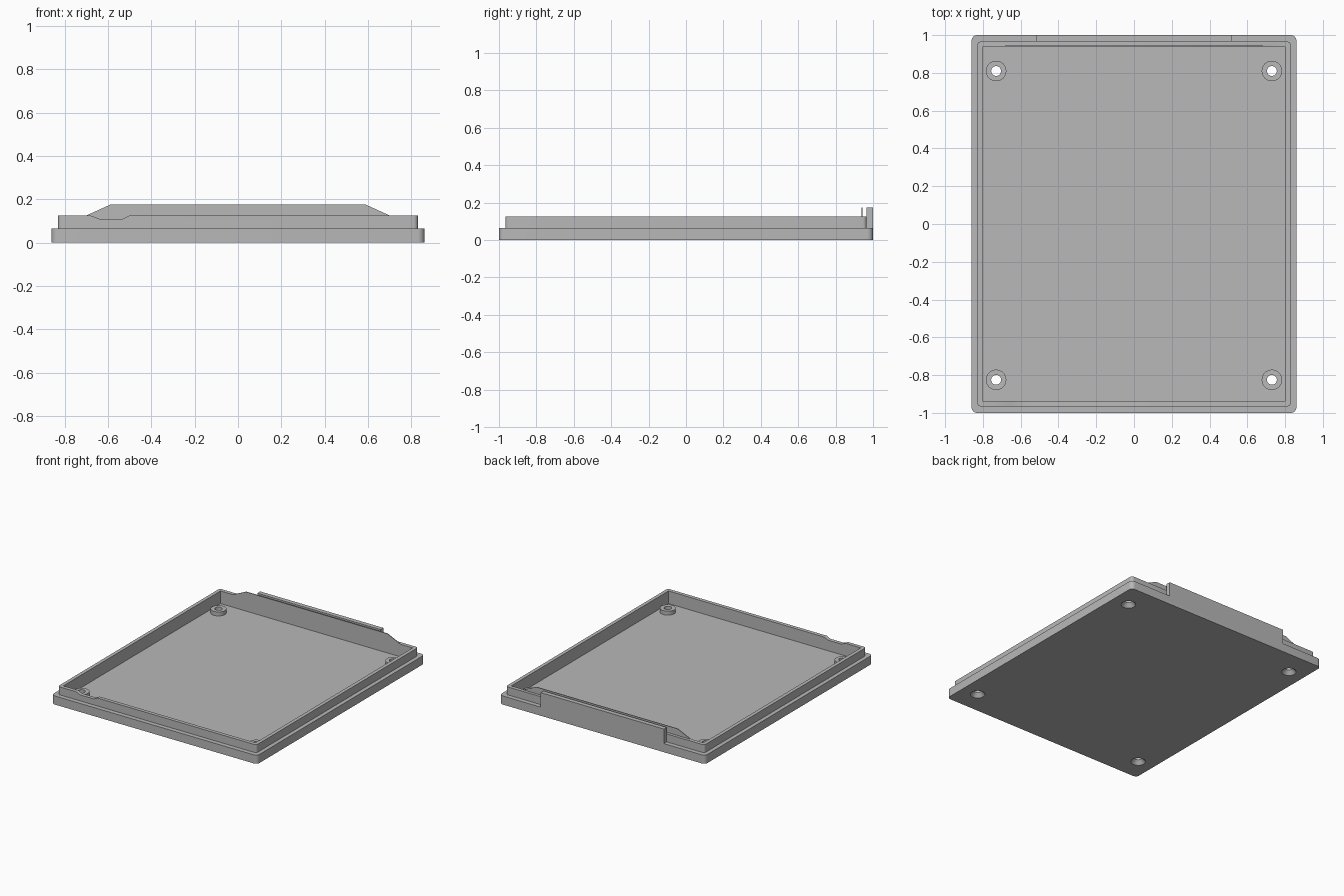
import bpy, bmesh, math

if "Cube" in bpy.data.objects:
    bpy.data.objects.remove(bpy.data.objects["Cube"])

grey = bpy.data.materials.new("plain grey")
grey.diffuse_color = (0.48, 0.48, 0.48, 1)
grey.use_nodes = True
grey.node_tree.nodes["Principled BSDF"].inputs["Base Color"].default_value = grey.diffuse_color


def finish(name, bm):
    bmesh.ops.recalc_face_normals(bm, faces=bm.faces)
    me = bpy.data.meshes.new(name)
    bm.to_mesh(me)
    bm.free()
    me.materials.append(grey)
    ob = bpy.data.objects.new(name, me)
    bpy.context.collection.objects.link(ob)
    return ob


def extrude(name, pts, vec):
    """Solid from a flat outline swept along vec."""
    bm = bmesh.new()
    face = bm.faces.new([bm.verts.new(p) for p in pts])
    new = bmesh.ops.extrude_face_region(bm, geom=[face])["geom"]
    bmesh.ops.translate(bm, vec=vec, verts=[g for g in new if isinstance(g, bmesh.types.BMVert)])
    return finish(name, bm)


def slab(name, hx, hy, z0, z1, r=0.0, seg=8):
    """Box with optionally rounded upright corners."""
    pts = []
    for i, (sx, sy) in enumerate([(1, 1), (-1, 1), (-1, -1), (1, -1)]):
        for k in range(seg + 1 if r else 1):
            a = math.pi / 2 * (i + k / seg)
            pts.append((sx * (hx - r) + r * math.cos(a), sy * (hy - r) + r * math.sin(a), z0))
    return extrude(name, pts, (0, 0, z1 - z0))


def plate(name, xz, y0, y1):
    """Outline in the xz plane swept from y0 to y1."""
    return extrude(name, [(x, y0, z) for x, z in xz], (0, y1 - y0, 0))


def turned(name, x, y, rings, seg=40):
    """Closed round solid from (radius, z) rings."""
    bm = bmesh.new()
    loops = [[bm.verts.new((x + r * math.cos(2 * math.pi * i / seg),
                            y + r * math.sin(2 * math.pi * i / seg), z)) for i in range(seg)]
             for r, z in rings]
    for a, b in zip(loops, loops[1:]):
        for i in range(seg):
            j = (i + 1) % seg
            bm.faces.new((a[i], a[j], b[j], b[i]))
    bm.faces.new(loops[0])
    bm.faces.new(loops[-1])
    return finish(name, bm)


helpers = []


def combine(body, other, op):
    mod = body.modifiers.new(other.name, 'BOOLEAN')
    mod.operation, mod.solver, mod.object = op, 'EXACT', other
    other.hide_render = True
    helpers.append(other)


# tray: wide base, narrower lip, hollow inside
tray = slab("tray", 0.86, 1.0, 0, 0.065, 0.03)
combine(tray, slab("lip", 0.83, 0.966, 0.03, 0.125, 0.02), 'UNION')
combine(tray, slab("cavity", 0.803, 0.938, 0.03, 0.3), 'DIFFERENCE')

# notch in the front lip
combine(tray, plate("notch", [(-0.72, 0.16), (-0.68, 0.125), (-0.64, 0.11), (-0.53, 0.11),
                              (-0.50, 0.125), (-0.47, 0.16)], -0.98, -0.92), 'DIFFERENCE')

# back panel and thin raised sheet on the lip
combine(tray, plate("back_panel", [(-0.515, 0.03), (0.515, 0.03), (0.515, 0.175), (-0.515, 0.175)],
                    0.966, 1.0), 'UNION')
combine(tray, plate("raised_sheet", [(-0.70, 0.10), (0.70, 0.10), (0.70, 0.125), (0.59, 0.175),
                                     (-0.59, 0.175), (-0.70, 0.125)], 0.938, 0.944), 'UNION')

# screw bosses with countersunk holes
spots = [(x, y) for x in (-0.73, 0.73) for y in (-0.825, 0.81)]
for x, y in spots:
    combine(tray, turned("boss", x, y, [(0.054, 0.015), (0.054, 0.06)]), 'UNION')
for x, y in spots:
    combine(tray, turned("hole", x, y, [(0.055, -0.005), (0.026, 0.03), (0.026, 0.1)]), 'DIFFERENCE')

# bake the combined shape and drop the helpers
bpy.context.view_layer.update()
deps = bpy.context.evaluated_depsgraph_get()
baked = bpy.data.meshes.new_from_object(tray.evaluated_get(deps))
tray.modifiers.clear()
tray.data = baked
baked.materials.clear()
baked.materials.append(grey)
for p in baked.polygons:
    p.material_index = 0
for h in helpers:
    bpy.data.objects.remove(h)

bpy.context.view_layer.objects.active = tray
tray.select_set(True)
bpy.ops.object.shade_smooth_by_angle(angle=math.radians(30))
